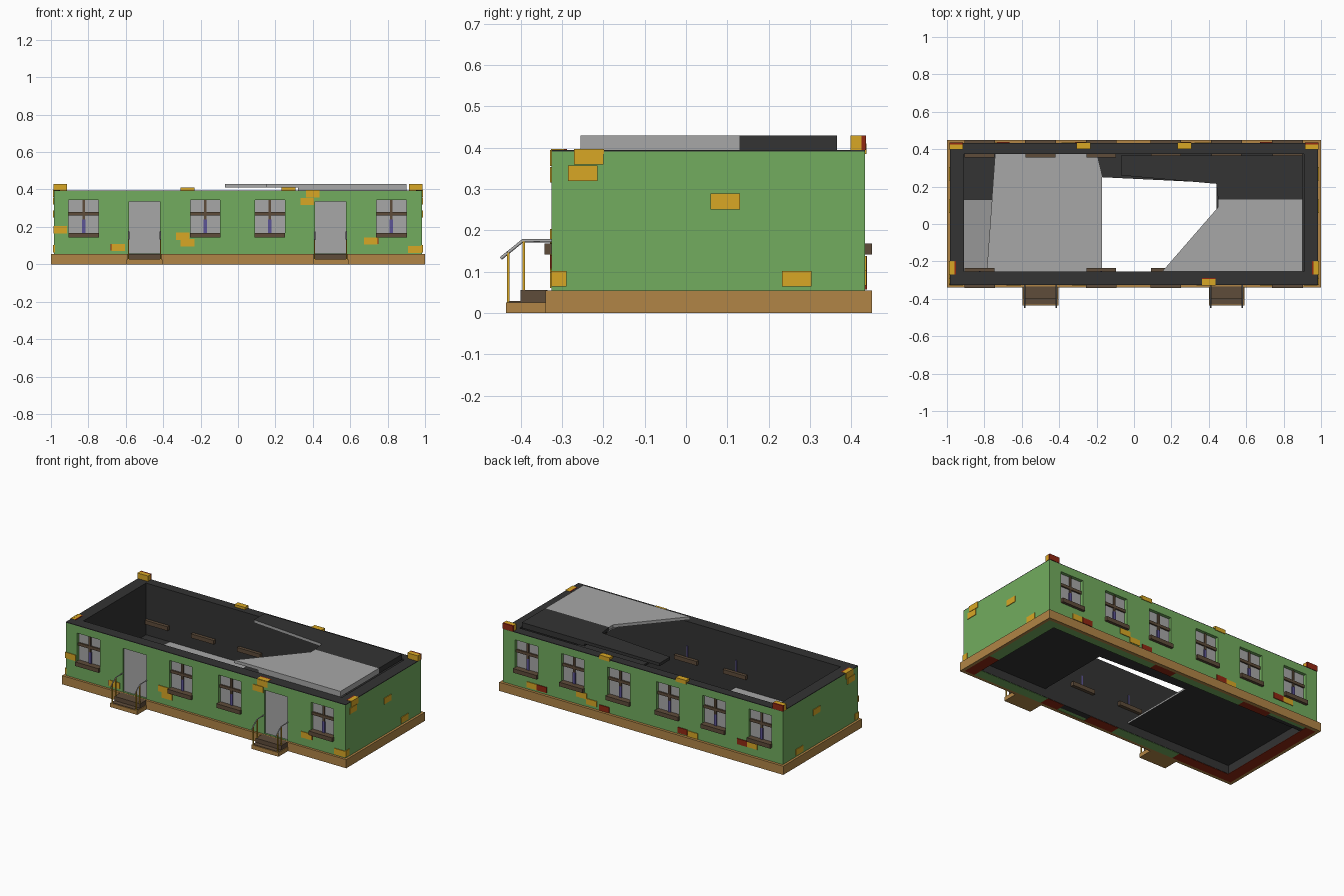
import bpy, bmesh, math
from mathutils import Vector

if "Cube" in bpy.data.objects:
    bpy.data.objects.remove(bpy.data.objects["Cube"])


def material(name, r, g, b):
    lin = [((c / 255 + 0.055) / 1.055) ** 2.4 for c in (r, g, b)]
    m = bpy.data.materials.new(name)
    m.diffuse_color = (*lin, 1)
    m.use_nodes = True
    m.node_tree.nodes["Principled BSDF"].inputs["Base Color"].default_value = m.diffuse_color
    return m


GREEN = material("green plaster", 114, 172, 94)
TAN = material("tan stone", 177, 133, 70)
GOLD = material("yellow brick", 216, 167, 37)
RED = material("red brick", 145, 40, 18)
BROWN = material("brown wood", 94, 76, 58)
GREY = material("grey panel", 167, 167, 167)
DARK = material("dark concrete", 51, 51, 51)
VIOLET = material("violet frame", 92, 84, 150)


def finish(name, bm, *mats):
    bmesh.ops.recalc_face_normals(bm, faces=bm.faces)
    me = bpy.data.meshes.new(name)
    bm.to_mesh(me)
    bm.free()
    for m in mats:
        me.materials.append(m)
    ob = bpy.data.objects.new(name, me)
    bpy.context.collection.objects.link(ob)
    return ob


def boxes(name, spans, *mats):
    """One object from boxes given as x0, x1, y0, y1, z0, z1."""
    bm = bmesh.new()
    for x0, x1, y0, y1, z0, z1 in spans:
        vs = bmesh.ops.create_cube(bm, size=1)["verts"]
        for v in vs:
            v.co = (x1 if v.co.x > 0 else x0, y1 if v.co.y > 0 else y0,
                    z1 if v.co.z > 0 else z0)
    return finish(name, bm, *mats)


def prism(name, pts, z0, z1, *mats):
    bm = bmesh.new()
    f = bm.faces.new([bm.verts.new((x, y, z0)) for x, y in pts])
    top = bmesh.ops.extrude_face_region(bm, geom=[f])["geom"]
    for v in top:
        if isinstance(v, bmesh.types.BMVert):
            v.co.z = z1
    return finish(name, bm, *mats)


def ring(name, out, inn, z0, z1, mat):
    """Rectangular frame; out and inn are (x, y_front, y_back)."""
    bm = bmesh.new()
    loops = []
    for (x, yf, yb), z in ((out, z0), (out, z1), (inn, z1), (inn, z0)):
        loops.append([bm.verts.new((a, b, z)) for a, b in
                      ((-x, yf), (x, yf), (x, yb), (-x, yb))])
    for k in range(4):
        a, b = loops[k], loops[(k + 1) % 4]
        for i in range(4):
            j = (i + 1) % 4
            bm.faces.new((a[i], a[j], b[j], b[i]))
    return finish(name, bm, mat)


# Wall shell, dark lining, cap and foundation
OUT, MID, INN = (0.985, -0.325, 0.433), (0.955, -0.295, 0.403), (0.91, -0.255, 0.375)
shell = ring("wall_shell", OUT, MID, 0.002, 0.391, GREEN)
ring("wall_lining", MID, INN, 0.002, 0.391, DARK)
ring("wall_cap", OUT, INN, 0.391, 0.395, DARK)
ring("foundation", (1.0, -0.34, 0.45), (0.98, -0.32, 0.428), 0, 0.055, TAN)

# Openings: (x, outward direction, wall face y)
fronts = [(x, -1, -0.325) for x in (-0.825, -0.175, 0.17, 0.82)]
backs = [(x, 1, 0.433) for x in (-0.825, -0.5, -0.175, 0.17, 0.495, 0.82)]
doors = [(x, -1, -0.325) for x in (-0.5, 0.495)]


def at(o, w, dx, d0, d1, z0, z1):
    """Box at an opening; d is the distance outward from the wall face."""
    x, s, y = o
    ya, yb = sorted((y + s * d0, y + s * d1))
    return (x + dx - w / 2, x + dx + w / 2, ya, yb, z0, z1)


wins = fronts + backs
cut = boxes("opening_cutter",
            [at(o, 0.16, 0, -0.04, 0.02, 0.165, 0.345) for o in wins] +
            [at(o, 0.165, 0, -0.04, 0.02, 0.057, 0.335) for o in doors], GREEN)
mod = shell.modifiers.new("openings", "BOOLEAN")
mod.operation, mod.solver, mod.object = "DIFFERENCE", "EXACT", cut
bpy.context.view_layer.objects.active = shell
bpy.ops.object.modifier_apply(modifier=mod.name)
bpy.data.objects.remove(cut)

# Window glass, frames, sills and violet lower bars
boxes("window_glass", [at(o, 0.16, 0, -0.03, -0.02, 0.165, 0.345) for o in wins], GREY)
boxes("window_frames",
      [at(o, 0.014, 0, -0.02, -0.012, 0.24, 0.345) for o in wins] +
      [at(o, 0.16, 0, -0.02, -0.011, 0.262, 0.28) for o in wins], BROWN)
boxes("window_lower_bars", [at(o, 0.018, 0, -0.02, -0.013, 0.165, 0.24) for o in wins], VIOLET)
boxes("outer_sills", [at(o, 0.165, 0, -0.02, 0.017, 0.142, 0.168) for o in wins], BROWN)
boxes("inner_sills", [at(o, 0.16, 0, -0.09, -0.05, 0.142, 0.168) for o in fronts] +
      [at(o, 0.16, 0, -0.078, -0.05, 0.142, 0.168) for o in backs], BROWN)
boxes("inner_bars", [at(o, 0.008, 0, -0.073, -0.06, 0.168, 0.24) for o in fronts], VIOLET)

# Doors
boxes("door_panels", [at(o, 0.165, 0, -0.03, -0.012, 0.057, 0.335) for o in doors], GREY)

# Steps with treads, posts and handrails
base, treads, posts = [], [], []
for x, s, y in doors:
    base.append((x - 0.095, x + 0.095, -0.435, -0.34, 0, 0.026))
    treads += [(x - 0.09, x + 0.09, -0.43, -0.34, 0.026, 0.029),
               (x - 0.09, x + 0.09, -0.40, -0.335, 0.029, 0.056)]
    for dx in (-0.085, 0.085):
        posts += [(x + dx - 0.003, x + dx + 0.003, py - 0.003, py + 0.003, z0, z1)
                  for py, z0, z1 in ((-0.43, 0.026, 0.148), (-0.393, 0.055, 0.173))]
        cu = bpy.data.curves.new("handrail", "CURVE")
        cu.dimensions = "3D"
        cu.bevel_depth, cu.bevel_resolution, cu.use_fill_caps = 0.004, 0, True
        sp = cu.splines.new("POLY")
        sp.points.add(2)
        for p, (ry, rz) in zip(sp.points, ((-0.448, 0.132), (-0.395, 0.175), (-0.325, 0.175))):
            p.co = (x + dx, ry, rz, 1)
        cu.materials.append(GREY)
        bpy.context.collection.objects.link(bpy.data.objects.new("handrail", cu))
boxes("step_bases", base, TAN)
boxes("step_treads", treads, BROWN)
boxes("rail_posts", posts, GOLD)

# Broken floor raised to the foundation top: grey above, dark below
floor_a = prism("floor_left", [(-0.785, -0.255), (-0.17, -0.255), (-0.17, 0.25),
                               (-0.2, 0.375), (-0.74, 0.375)], 0.055, 0.066, DARK, GREY)
for p in floor_a.data.polygons:
    p.material_index = int(p.normal.z > -0.5)
floor_b = prism("floor_right", [(-0.2, 0.375), (-0.17, 0.25), (0.44, 0.22), (0.44, -0.255),
                                (0.91, -0.255), (0.91, 0.375)], 0.055, 0.066, DARK, GREY)
for p in floor_b.data.polygons:
    p.material_index = int(p.normal.y < -0.5)
prism("floor_end", [(-0.91, -0.255), (-0.785, -0.255), (-0.74, 0.375), (-0.91, 0.375)],
      0.055, 0.066, DARK)

# Broken roof: thin sheet over a lower layer, grey in front and dark at the rear
SHEET = (0.411, 0.43)
prism("roof_front", [(0.15, -0.255), (0.9, -0.255), (0.9, 0.13), (0.45, 0.13), (0.45, 0.09)],
      *SHEET, GREY)
rear = prism("roof_rear", [(-0.07, 0.26), (0.44, 0.215), (0.45, 0.13), (0.9, 0.13),
                           (0.9, 0.365), (-0.07, 0.365)], *SHEET, DARK, GREY)
for p in rear.data.polygons:
    p.material_index = int(p.normal.y < -0.5)
prism("roof_front_lower", [(0.32, -0.255), (0.9, -0.255), (0.9, 0.13), (0.46, 0.13),
                           (0.46, 0.08)], 0.395, 0.411, GREY)
prism("roof_rear_lower", [(0.46, 0.13), (0.9, 0.13), (0.9, 0.365), (0.46, 0.365)],
      0.395, 0.411, DARK)

# Fallen slab at the left end, sloping down to the front
fallen = prism("fallen_slab", [(-0.91, -0.255), (-0.785, -0.255), (-0.757, 0.13), (-0.91, 0.13)],
               0.15, 0.17, GREY)
for v in fallen.data.vertices:
    if v.co.y < 0:
        v.co.z -= 0.08

# Exposed bricks: plates on the walls and blocks on top
gold, red = [], []
for x, z in ((-0.95, 0.185), (0.40, 0.375), (0.37, 0.335), (-0.295, 0.15), (-0.27, 0.115),
             (-0.64, 0.09), (0.71, 0.125), (0.945, 0.08)):
    gold.append((x - 0.037, x + 0.037, -0.329, -0.318, z - 0.019, z + 0.019))
for y, z in ((-0.235, 0.378), (-0.25, 0.338), (0.095, 0.27), (0.268, 0.083), (-0.308, 0.083)):
    h = 0.036 if y > -0.3 else 0.019
    gold += [(s * 0.984 - 0.005, s * 0.984 + 0.005, y - h, y + h, z - 0.019, z + 0.019)
             for s in (-1, 1)]
for x, z in ((0.78, 0.085), (0.43, 0.12), (0.36, 0.09), (-0.35, 0.075), (-0.77, 0.12)):
    gold.append((x - 0.037, x + 0.037, 0.425, 0.437, z - 0.018, z + 0.018))
for x, z in ((0.71, 0.085), (0.27, 0.075), (-0.28, 0.08), (-0.70, 0.12)):
    red.append((x - 0.035, x + 0.035, 0.425, 0.4375, z - 0.018, z + 0.018))
for x in (-0.95, 0.95):
    gold.append((x - 0.037, x + 0.037, 0.398, 0.425, 0.394, 0.43))
    red.append((x - 0.037, x + 0.037, 0.425, 0.435, 0.394, 0.43))
for x in (-0.27, 0.27):
    gold.append((x - 0.037, x + 0.037, 0.402, 0.437, 0.385, 0.41))
gold.append((0.363, 0.437, -0.327, -0.295, 0.385, 0.3965))
red += [(0.363, 0.437, -0.295, -0.288, 0.385, 0.3965),
        (-0.682, -0.677, -0.329, -0.318, 0.075, 0.108),
        (0.747, 0.752, -0.329, -0.318, 0.108, 0.14)]
for s in (-1, 1):
    x0, x1 = sorted((s * 0.96, s * 0.987))
    gold.append((x0, x1, -0.27, -0.198, 0.385, 0.3965))
    x0, x1 = sorted((s * 0.953, s * 0.96))
    red.append((x0, x1, -0.27, -0.198, 0.385, 0.3965))
boxes("yellow_bricks", gold, GOLD)
boxes("red_bricks", red, RED)

# Red patches under the walls; the rest of the underside is green
boxes("red_underside", [(-0.98, -0.91, -0.32, 0.428, 0.0, 0.003),
                        (-0.91, -0.55, -0.32, -0.257, 0.0, 0.003),
                        (-0.1, 0.1, -0.32, -0.257, 0.0, 0.003),
                        (0.3, 0.42, -0.32, -0.257, 0.0, 0.003),
                        (0.91, 0.98, -0.32, -0.1, 0.0, 0.003),
                        (0.05, 0.2, 0.377, 0.428, 0.0, 0.003),
                        (-0.65, -0.45, 0.377, 0.428, 0.0, 0.003)], RED)
boxes("green_underside", [(-0.45, 0.05, 0.377, 0.428, 0.0, 0.003),
                          (0.2, 0.91, 0.377, 0.428, 0.0, 0.003),
                          (0.91, 0.98, -0.1, 0.428, 0.0, 0.003),
                          (-0.55, -0.1, -0.32, -0.257, 0.0, 0.003),
                          (0.42, 0.91, -0.32, -0.257, 0.0, 0.003)], GREEN)
